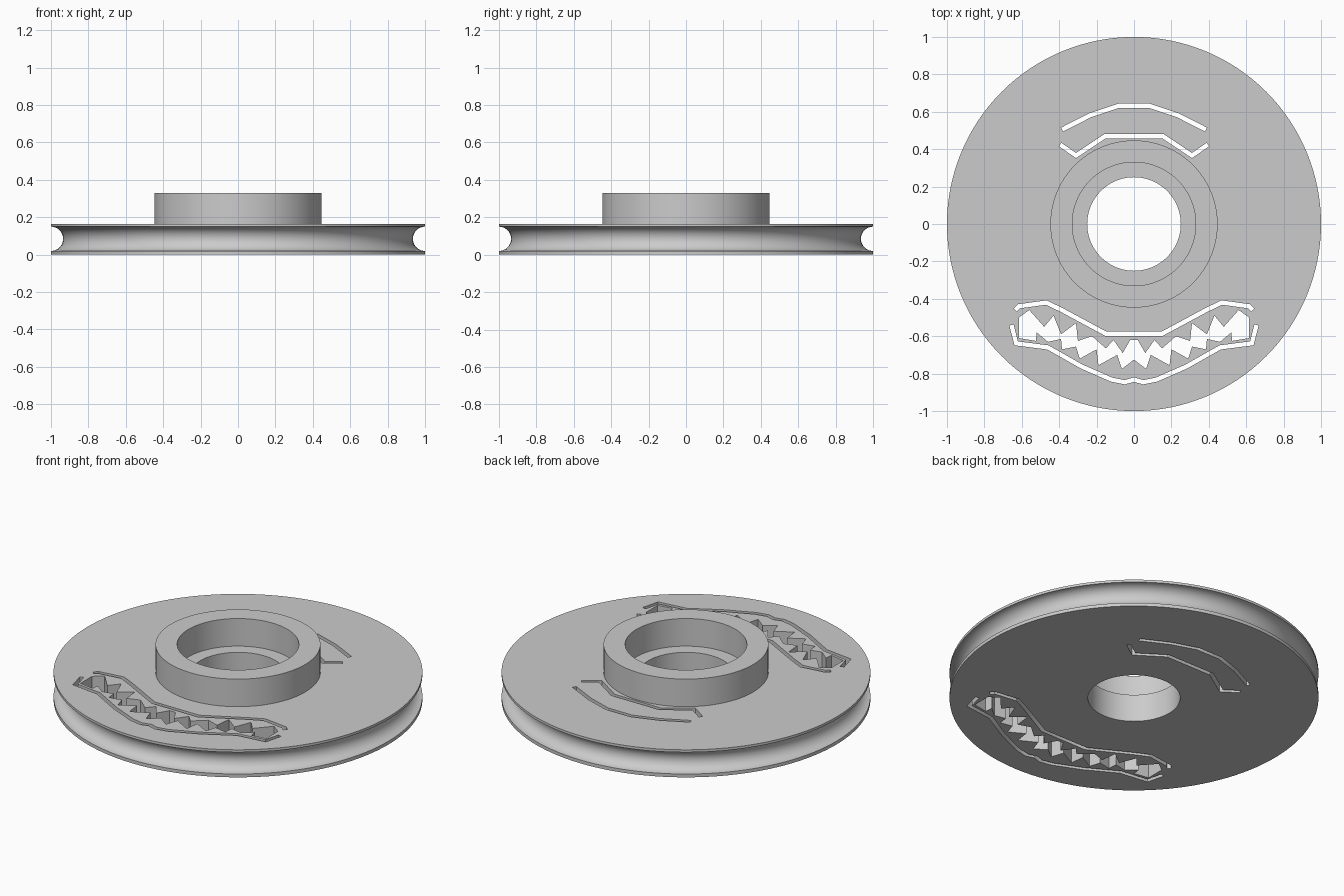
import bpy, bmesh
from math import pi, sin, cos
from mathutils import Vector

cube = bpy.data.objects.get("Cube")
if cube:
    bpy.data.objects.remove(cube, do_unlink=True)

THICK, GROOVE, STEPS, SEGMENTS = 0.165, 0.065, 16, 128

metal = bpy.data.materials.new("plain grey")
metal.use_nodes = True
grey = (0.6, 0.6, 0.6, 1)
metal.diffuse_color = grey
metal.node_tree.nodes["Principled BSDF"].inputs["Base Color"].default_value = grey


def loop_edges(bm, verts):
    """Edges of a closed loop of vertices, made where missing."""
    pairs = zip(verts, verts[1:] + verts[:1])
    return [bm.edges.get(pair) or bm.edges.new(pair) for pair in pairs]


def bridge(bm, low, high):
    """Wall of quads between two closed loops."""
    for i in range(len(low)):
        j = (i + 1) % len(low)
        bm.faces.new((low[i], low[j], high[j], high[i]))


def lathe(bm, profile):
    """Spin an open (radius, height) profile; return its end rings."""
    angles = [2 * pi * i / SEGMENTS for i in range(SEGMENTS)]
    rings = [[bm.verts.new((r * cos(a), r * sin(a), z)) for a in angles]
             for r, z in profile]
    for low, high in zip(rings, rings[1:]):
        bridge(bm, low, high)
    return rings[0], rings[-1]


def mirrored(right):
    """Complete a path running from the middle to the right end."""
    return [(-x, y) for x, y in reversed(right) if x > 0] + right


def stroke(path, width):
    """Outline of a constant-width line with mitred corners."""
    pts = [Vector(p) for p in path]
    upper, lower = [], []
    for i, p in enumerate(pts):
        before = (p - pts[i - 1]).normalized() if i else None
        after = (pts[i + 1] - p).normalized() if i + 1 < len(pts) else None
        before, after = before or after, after or before
        n1, n2 = Vector((-before.y, before.x)), Vector((-after.y, after.x))
        offset = (n1 + n2) * (width / 2 / (1 + n1.dot(n2)))
        upper.append(p + offset)
        lower.append(p - offset)
    return upper + lower[::-1]


# Curved slots: two above the hub, two lips below it
slots = [
    [(0.08, 0.633), (0.23, 0.583), (0.385, 0.505)],
    [(0.155, 0.469), (0.31, 0.366), (0.395, 0.425)],
    [(0.15, -0.587), (0.39, -0.458), (0.47, -0.42), (0.615, -0.44), (0.635, -0.46)],
    [(0, -0.832), (0.05, -0.846), (0.12, -0.832), (0.28, -0.762), (0.46, -0.66),
     (0.63, -0.638), (0.655, -0.54)],
]
# Toothed opening between the lips
upper_teeth = mirrored([
    (0.02, -0.62), (0.06, -0.69), (0.11, -0.62), (0.15, -0.665), (0.225, -0.6),
    (0.3, -0.625), (0.31, -0.53), (0.39, -0.59), (0.43, -0.49), (0.48, -0.55),
    (0.56, -0.46), (0.615, -0.5)])
lower_teeth = mirrored([
    (0, -0.725), (0.065, -0.775), (0.09, -0.7), (0.19, -0.755), (0.2, -0.67),
    (0.29, -0.72), (0.31, -0.655), (0.385, -0.67), (0.39, -0.615), (0.46, -0.63),
    (0.52, -0.58), (0.525, -0.625), (0.615, -0.61)])
openings = [stroke(mirrored(half), 0.023) for half in slots]
openings.append(upper_teeth + lower_teeth[::-1])

bm = bmesh.new()

# Rim with rope groove, then raised hub with stepped bore
groove = [(1 - GROOVE * sin(pi * i / STEPS), 0.085 - GROOVE * cos(pi * i / STEPS))
          for i in range(STEPS + 1)]
rim_low, rim_high = lathe(bm, [(1, 0)] + groove + [(1, THICK)])
hub_base, bore_low = lathe(bm, [(0.447, THICK), (0.447, 0.33), (0.33, 0.33),
                                (0.33, THICK), (0.25, THICK), (0.25, 0)])

# Walls of the openings through the web
bottom_loops, top_loops = [rim_low, bore_low], [rim_high, hub_base]
for outline in openings:
    low = [bm.verts.new((x, y, 0)) for x, y in outline]
    high = [bm.verts.new((x, y, THICK)) for x, y in outline]
    bridge(bm, low, high)
    bottom_loops.append(low)
    top_loops.append(high)

# Flat web faces around the openings
for loops, up in ((bottom_loops, -1), (top_loops, 1)):
    edges = [e for loop in loops for e in loop_edges(bm, loop)]
    bmesh.ops.triangle_fill(bm, edges=edges, use_beauty=True, normal=(0, 0, up))

bmesh.ops.recalc_face_normals(bm, faces=bm.faces[:])
mesh = bpy.data.meshes.new("pulley_wheel")
bm.to_mesh(mesh)
bm.free()
mesh.materials.append(metal)
wheel = bpy.data.objects.new("pulley_wheel", mesh)
bpy.context.collection.objects.link(wheel)

# Smooth round walls, crisp corners
mesh.shade_smooth()
mesh.set_sharp_from_angle(angle=pi / 6)
